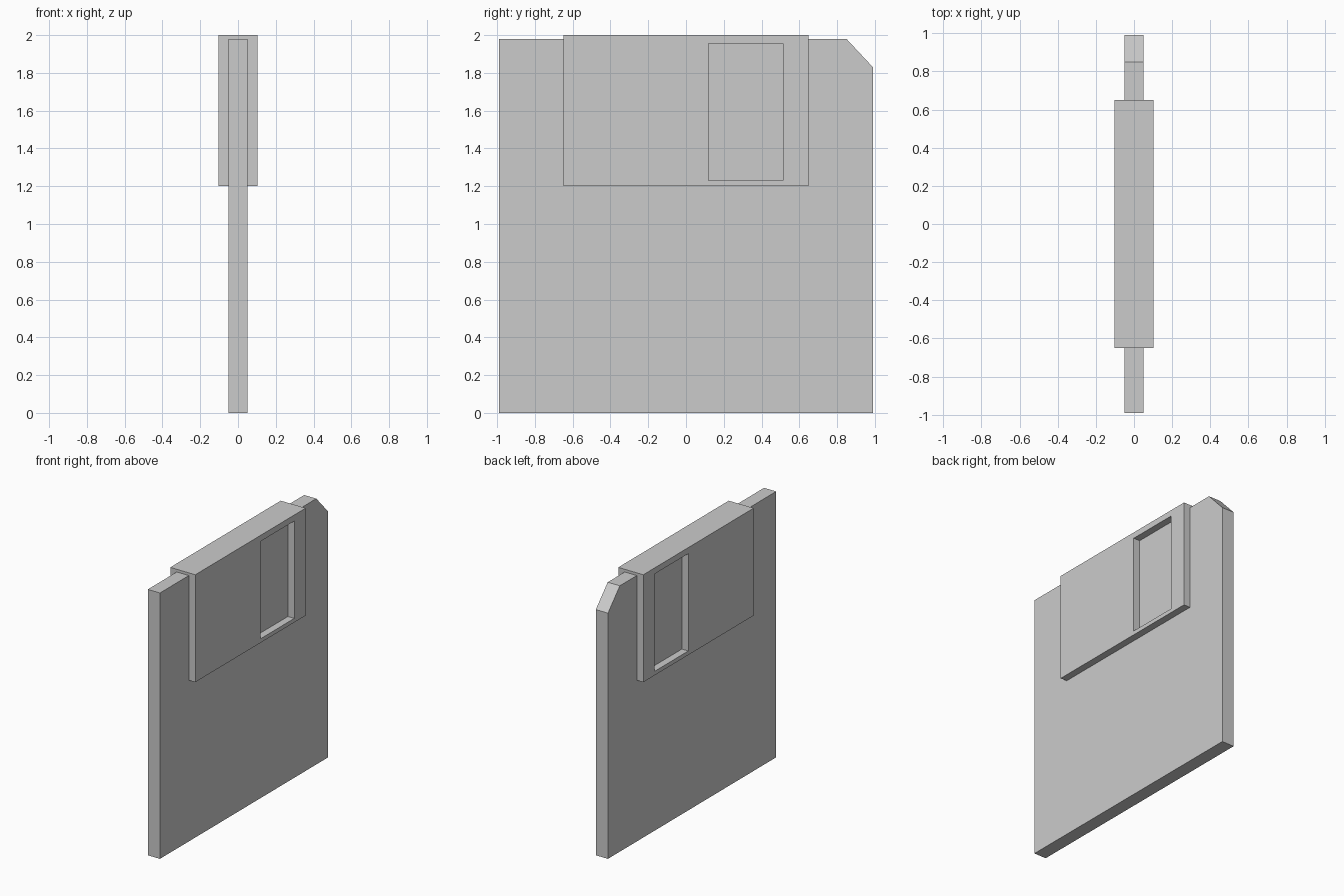
import bpy
import bmesh

if "Cube" in bpy.data.objects:
    bpy.data.objects.remove(bpy.data.objects["Cube"])


def prism(name, points, axis, half):
    """Extrude a closed 2D profile symmetrically along axis 'x' (y,z points) or 'y' (x,z points)."""
    bm = bmesh.new()

    def place(a, b, d):
        return (d, a, b) if axis == 'x' else (a, d, b)

    face = bm.faces.new([bm.verts.new(place(a, b, -half)) for a, b in points])
    result = bmesh.ops.extrude_face_region(bm, geom=[face])
    new_verts = [g for g in result['geom'] if isinstance(g, bmesh.types.BMVert)]
    bmesh.ops.translate(bm, verts=new_verts, vec=place(0, 0, 2 * half))
    bmesh.ops.recalc_face_normals(bm, faces=bm.faces)
    mesh = bpy.data.meshes.new(name)
    bm.to_mesh(mesh)
    bm.free()
    obj = bpy.data.objects.new(name, mesh)
    bpy.context.collection.objects.link(obj)
    return obj


# Flat disk casing with one clipped top corner
prism("disk_casing", [(-0.99, 0), (0.99, 0), (0.99, 1.83), (0.85, 1.98), (-0.99, 1.98)], 'x', 0.05)

# Sliding shutter: a channel folded over the top edge of the casing
shutter = prism("shutter", [(-0.103, 1.2), (-0.05, 1.2), (-0.05, 1.98), (0.05, 1.98),
                            (0.05, 1.2), (0.103, 1.2), (0.103, 2.0), (-0.103, 2.0)], 'y', 0.65)

# Window cut through both walls of the shutter
cutter = prism("window_cutter", [(0.12, 1.23), (0.515, 1.23), (0.515, 1.955), (0.12, 1.955)], 'x', 0.2)
cutter.hide_render = True
cutter.hide_set(True)
window = shutter.modifiers.new("window", 'BOOLEAN')
window.operation = 'DIFFERENCE'
window.solver = 'EXACT'
window.object = cutter
